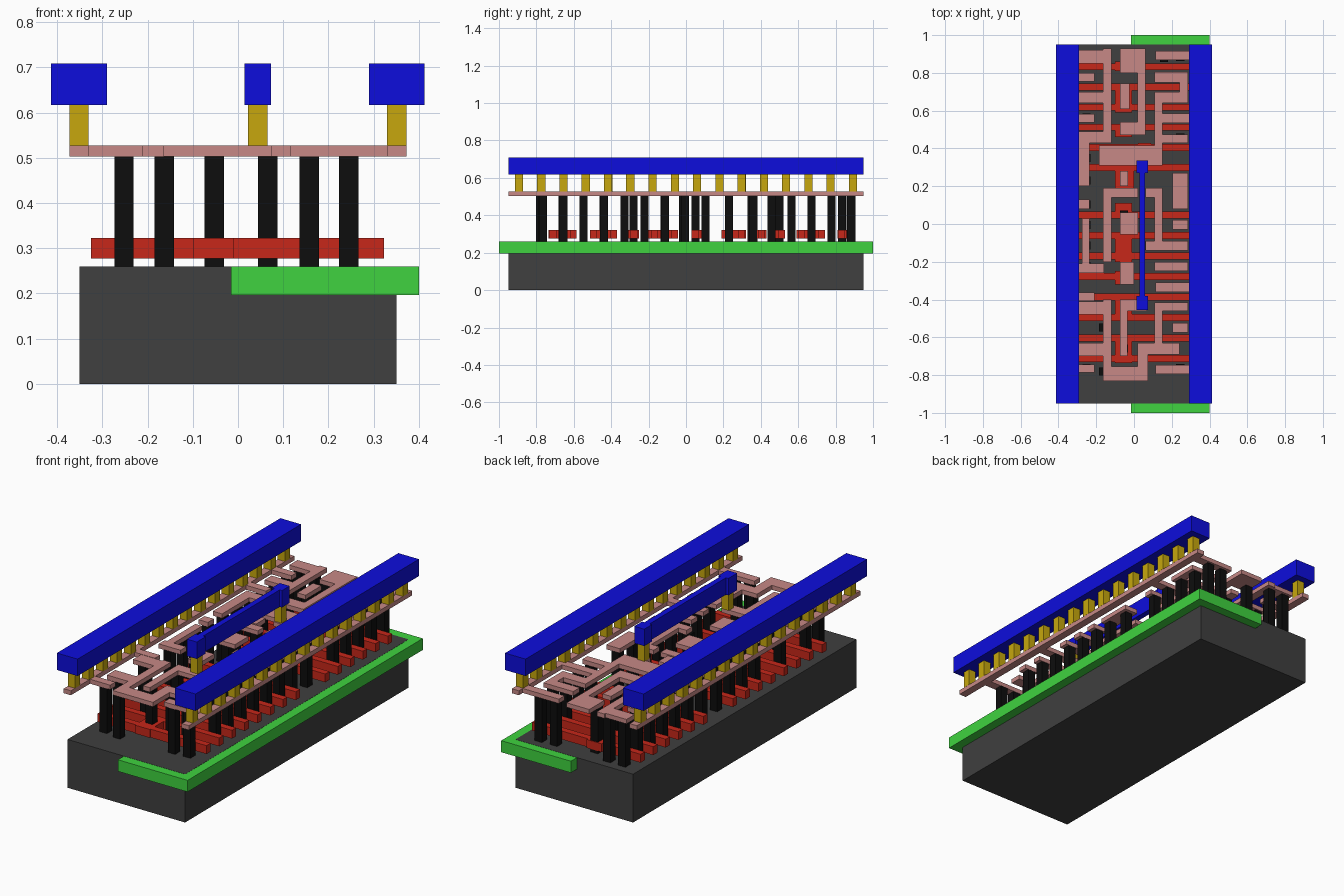
import bpy
import bmesh


def material(name, rgb):
    m = bpy.data.materials.new(name)
    m.diffuse_color = (*rgb, 1)
    return m


DARK = material("dark_grey", (0.05, 0.05, 0.05))
GREEN = material("green", (0.05, 0.65, 0.05))
RED = material("red", (0.57, 0.02, 0.01))
BLACK = material("black", (0.004, 0.004, 0.004))
PINK = material("pink", (0.57, 0.25, 0.24))
YELLOW = material("yellow", (0.57, 0.39, 0.004))
BLUE = material("blue", (0.004, 0.004, 0.72))


def boxes(name, rects, z0, z1, mat=None):
    """One object made of boxes; each rect is (x0, x1, y0, y1)."""
    bm = bmesh.new()
    for x0, x1, y0, y1 in rects:
        cube = bmesh.ops.create_cube(bm, size=1)
        for v in cube["verts"]:
            v.co = (x1 if v.co.x > 0 else x0,
                    y1 if v.co.y > 0 else y0,
                    z1 if v.co.z > 0 else z0)
    me = bpy.data.meshes.new(name)
    bm.to_mesh(me)
    bm.free()
    ob = bpy.data.objects.new(name, me)
    bpy.context.collection.objects.link(ob)
    if mat:
        me.materials.append(mat)
    return ob


def square(x, y, h=0.0215):
    return (x - h, x + h, y - h, y + h)


# Base block, well and the two active strips sunk into it
boxes("substrate", [(-0.35, 0.35, -0.95, 0.95)], 0, 0.26, DARK)
boxes("well", [(-0.015, 0.40, -1, 1)], 0.197, 0.2592, GREEN)
boxes("active_strips", [(-0.29, -0.13, -0.82, 0.93),
                        (0.11, 0.29, -0.82, 0.93)], 0.2, 0.2595)

# Gate bars across the block, with wider pads in the middle
gate_y = [0.832 - 0.1067 * i for i in range(6)] + [0.048 - 0.1085 * i for i in range(8)]
gates = [(-0.325, 0.323, y - 0.018, y + 0.018) for y in gate_y]
pads = [(-0.10, -0.01, 0.59, 0.74), (-0.10, -0.01, 0.81, 0.86),
        (-0.10, -0.01, 0.46, 0.53), (-0.10, 0.0, 0.19, 0.32),
        (0.02, 0.09, 0.38, 0.43), (-0.10, -0.01, 0.03, 0.11),
        (-0.10, -0.01, -0.20, -0.045), (-0.10, -0.01, -0.32, -0.25),
        (-0.10, -0.01, -0.505, -0.37), (-0.10, -0.01, -0.735, -0.585)]
boxes("gate_bars", gates + pads, 0.277, 0.322, RED)

# Local wiring: rails with stubs, and the winding tracks (x0, x1, y0, y1)
rails = [(-0.373, -0.33, -0.95, 0.95), (0.33, 0.372, -0.95, 0.95)]
left_stubs = [(-0.35, -0.21, y - 0.022, y + 0.022)
              for y in (0.777, 0.56, -0.385, -0.765)]
right_stubs = [(0.35, 0.115, y - 0.024, y + 0.024)
               for y in (0.893, 0.56, -0.335, -0.77)]
right_stubs = [(b, a, c, d) for a, b, c, d in right_stubs]
tracks_left = [
    (-0.165, -0.12, 0.47, 0.93), (-0.29, -0.12, 0.85, 0.92),
    (-0.29, -0.14, 0.64, 0.70), (-0.29, -0.12, 0.43, 0.49),
    (-0.29, -0.235, 0.20, 0.46), (-0.075, 0.06, 0.80, 0.93),
    (0.018, 0.06, 0.47, 0.93), (-0.075, 0.06, 0.47, 0.54),
    (-0.075, -0.025, 0.61, 0.745), (-0.185, 0.15, 0.31, 0.415),
    (-0.075, -0.032, 0.20, 0.28), (-0.165, 0.02, 0.14, 0.19),
    (-0.165, -0.12, -0.20, 0.19), (-0.275, -0.235, -0.26, 0.03),
    (-0.29, -0.16, -0.26, -0.21), (-0.29, -0.235, 0.08, 0.13),
    (-0.075, 0.02, -0.055, 0.06), (-0.075, 0.0, -0.32, -0.20),
    (-0.165, -0.12, -0.83, -0.40), (-0.29, -0.12, -0.48, -0.41),
    (-0.165, 0.075, -0.83, -0.755), (0.018, 0.075, -0.83, -0.63),
    (-0.29, -0.15, -0.70, -0.63), (-0.075, -0.035, -0.70, -0.435),
    (-0.075, 0.07, -0.46, -0.40),
]
tracks_right = [
    (0.108, 0.15, 0.31, 0.70), (0.108, 0.285, 0.64, 0.70),
    (0.108, 0.285, 0.75, 0.805), (0.24, 0.285, 0.64, 0.805),
    (0.15, 0.285, 0.43, 0.475), (0.022, 0.07, 0.27, 0.33),
    (0.205, 0.285, 0.08, 0.27), (0.06, 0.15, 0.14, 0.19),
    (0.108, 0.15, -0.13, 0.19), (0.06, 0.285, -0.14, -0.09),
    (0.205, 0.285, -0.03, 0.02), (0.108, 0.285, -0.25, -0.20),
    (0.108, 0.15, -0.63, -0.42), (0.108, 0.285, -0.46, -0.415),
    (0.018, 0.24, -0.69, -0.63), (0.205, 0.285, -0.575, -0.525),
]
wiring = left_stubs + right_stubs + tracks_left + tracks_right
boxes("local_wiring", rails + wiring, 0.503, 0.527, PINK)

# Contact posts between the gates, wherever a track lies above
row_y = ([0.885 - 0.107 * i for i in range(6)] + [0.23]
         + [0.104 - 0.1085 * i for i in range(9)])


def covered(x, y):
    return any(a <= x <= b and c <= y <= d for a, b, c, d in wiring)


posts = []
for y in row_y:
    for pair in ((-0.252, -0.163), (0.245, 0.158)):
        hits = [x for x in pair if covered(x, y)]
        posts += [square(x, y) for x in hits[:1]]
posts += [square(-0.053, y) for y in (0.835, 0.67, 0.50, 0.23, 0.05, -0.015, -0.28, -0.44, -0.66)]
posts += [square(0.066, y) for y in (0.36, -0.115, -0.66)]
posts += [square(0.158, 0.88), square(0.158, -0.77), square(-0.163, 0.885), square(-0.163, -0.78)]
boxes("contact_posts", posts, 0.26, 0.503, BLACK)

# Short posts under the top bars
vias = [square(x, -0.893 + 0.119 * i) for x in (-0.3515, 0.351) for i in range(16)]
vias += [square(0.0435, y) for y in (0.30, -0.415)]
boxes("top_posts", vias, 0.527, 0.617, YELLOW)

# Two long top bars and the thin centre bar with wider ends
boxes("left_top_bar", [(-0.413, -0.29, -0.95, 0.95)], 0.617, 0.708, BLUE)
boxes("right_top_bar", [(0.29, 0.412, -0.95, 0.95)], 0.617, 0.708, BLUE)
boxes("centre_top_bar", [(0.028, 0.059, -0.38, 0.27),
                         (0.014, 0.073, 0.27, 0.335),
                         (0.014, 0.073, -0.455, -0.38)], 0.617, 0.708, BLUE)
